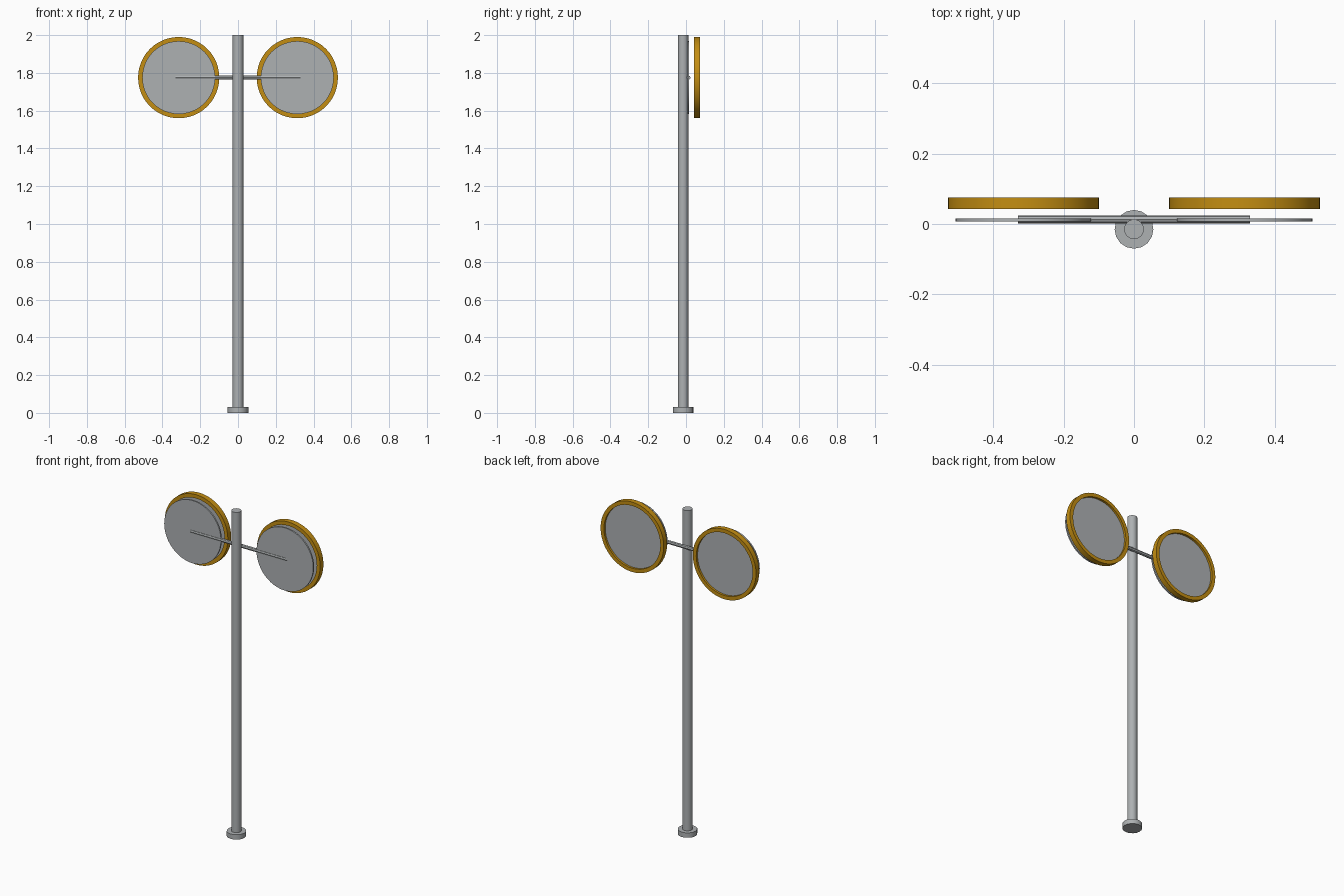
import bpy
import math
from mathutils import Matrix

cube = bpy.data.objects.get("Cube")
if cube:
    bpy.data.objects.remove(cube, do_unlink=True)


def make_material(name, color):
    mat = bpy.data.materials.new(name)
    mat.use_nodes = True
    mat.diffuse_color = color
    mat.node_tree.nodes["Principled BSDF"].inputs["Base Color"].default_value = color
    return mat


GREY = make_material("metal grey", (0.42, 0.44, 0.45, 1))
GOLD = make_material("amber", (0.55, 0.27, 0.006, 1))

POLE_Y = -0.015
HEAD_X, HEAD_Z = 0.314, 1.775


def finish(obj, name, mat):
    obj.name = name
    obj.data.materials.clear()
    obj.data.materials.append(mat)
    bpy.ops.object.select_all(action='DESELECT')
    obj.select_set(True)
    bpy.context.view_layer.objects.active = obj
    bpy.ops.object.shade_smooth_by_angle(angle=math.radians(35))
    return obj


def cylinder(name, radius, start, end, axis, center, sides, mat):
    """Cylinder along one axis from start to end; center gives the other two."""
    bpy.ops.mesh.primitive_cylinder_add(vertices=sides, radius=radius, depth=end - start)
    obj = bpy.context.object
    loc = list(center)
    loc["xyz".index(axis)] = (start + end) / 2
    turn = {"x": Matrix.Rotation(math.pi / 2, 4, 'Y'),
            "y": Matrix.Rotation(math.pi / 2, 4, 'X'),
            "z": Matrix.Identity(4)}[axis]
    obj.data.transform(turn)
    obj.location = loc
    return finish(obj, name, mat)


def ring(name, inner, outer, y0, y1, center, sides, mat):
    """Flat-sided ring around the y axis, swept from a rectangular section."""
    section = [(inner, y0), (outer, y0), (outer, y1), (inner, y1)]
    verts, faces = [], []
    for i in range(sides):
        a = math.tau * i / sides
        verts += [(r * math.cos(a), y, r * math.sin(a)) for r, y in section]
        for k in range(4):
            n, j = (k + 1) % 4, (i + 1) % sides
            faces.append((i * 4 + k, i * 4 + n, j * 4 + n, j * 4 + k))
    mesh = bpy.data.meshes.new(name)
    mesh.from_pydata(verts, [], faces)
    mesh.update()
    obj = bpy.data.objects.new(name, mesh)
    bpy.context.collection.objects.link(obj)
    obj.location = center
    return finish(obj, name, mat)


# Post and foot
cylinder("base", 0.055, 0, 0.03, "z", (0, POLE_Y, 0), 16, GREY)
cylinder("pole", 0.028, 0.03, 2, "z", (0, POLE_Y, 0), 24, GREY)

# Cross bar carrying both heads
cylinder("cross_bar", 0.011, -0.33, 0.33, "x", (0, 0.013, HEAD_Z), 8, GREY)

# Round heads: front plate, rim and recessed back plate
for side, x in (("left", HEAD_X), ("right", -HEAD_X)):
    center = (x, 0, HEAD_Z)
    cylinder(side + "_front_plate", 0.193, 0.007, 0.016, "y", center, 48, GREY)
    ring(side + "_rim", 0.192, 0.215, 0.043, 0.075, center, 48, GOLD)
    cylinder(side + "_back_plate", 0.193, 0.05, 0.062, "y", center, 48, GREY)
